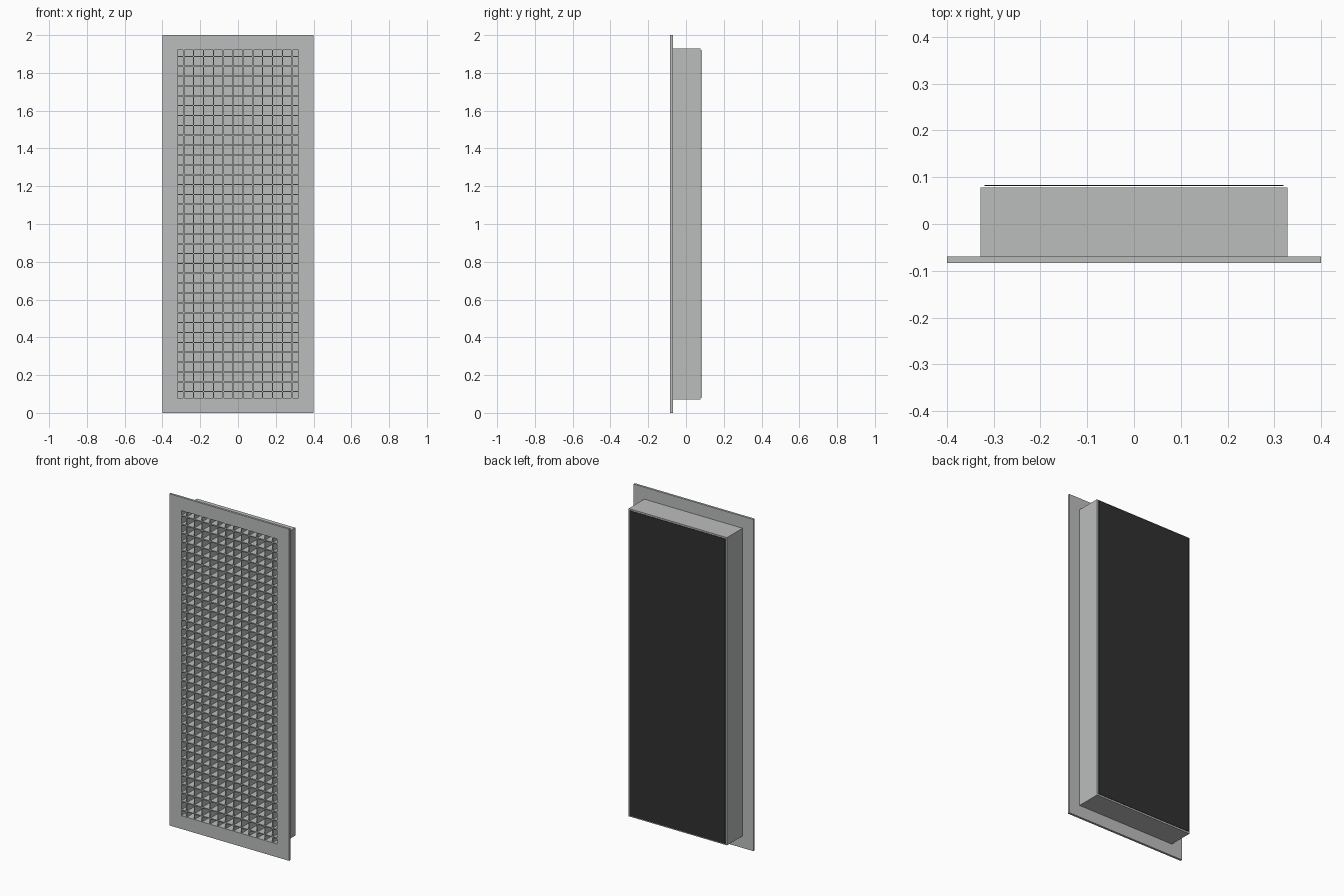
import bpy, bmesh
from mathutils import Matrix, Vector

if "Cube" in bpy.data.objects:
    bpy.data.objects.remove(bpy.data.objects["Cube"])


def material(name, rgb):
    m = bpy.data.materials.new(name)
    m.diffuse_color = (*rgb, 1)
    m.use_nodes = True
    m.node_tree.nodes["Principled BSDF"].inputs["Base Color"].default_value = m.diffuse_color
    return m


GREY = material("grey metal", (0.50, 0.515, 0.505))
BLACK = material("black backing", (0.03, 0.03, 0.03))


def finish(name, bm, mat):
    bmesh.ops.recalc_face_normals(bm, faces=bm.faces)
    me = bpy.data.meshes.new(name)
    bm.to_mesh(me)
    bm.free()
    me.materials.append(mat)
    ob = bpy.data.objects.new(name, me)
    bpy.context.collection.objects.link(ob)
    return ob


def add_box(bm, lo, hi):
    lo, hi = Vector(lo), Vector(hi)
    bmesh.ops.create_cube(bm, size=1, matrix=Matrix.Translation((lo + hi) / 2)
                          @ Matrix.Diagonal((*(hi - lo), 1)))


def ring(name, outer, inner, y0, y1, mat):
    """Rectangular tube along y; outer and inner are (half width, half height)."""
    bm = bmesh.new()
    signs = [(-1, -1), (1, -1), (1, 1), (-1, 1)]
    loops = [[bm.verts.new((sx * w, y, 1 + sz * h)) for sx, sz in signs]
             for (w, h), y in ((outer, y0), (outer, y1), (inner, y1), (inner, y0))]
    for k in range(4):
        a, b = loops[k], loops[(k + 1) % 4]
        for i in range(4):
            j = (i + 1) % 4
            bm.faces.new((a[i], a[j], b[j], b[i]))
    return finish(name, bm, mat)


OPEN = (0.32, 0.92)       # half size of the opening
COLLAR = (0.328, 0.928)   # half size of the duct collar

# front flange and duct collar
ring("front_flange", (0.4, 1.0), OPEN, -0.0835, -0.07, GREY)
ring("duct_collar", COLLAR, OPEN, -0.07, 0.078, GREY)

# egg-crate blades, crossing each other
PITCH, T, Y0, Y1 = 0.0522, 0.003, -0.081, 0.075
bm = bmesh.new()
for i in range(12):
    x = (i - 5.5) * PITCH
    add_box(bm, (x - T, Y0, 1 - OPEN[1]), (x + T, Y1, 1 + OPEN[1]))
finish("vertical_blades", bm, GREY)

bm = bmesh.new()
for i in range(35):
    z = 1 + (i - 17) * PITCH
    add_box(bm, (-OPEN[0], Y0, z - T), (OPEN[0], Y1, z + T))
finish("horizontal_blades", bm, GREY)

# grey panel closing the collar, black plate behind it
bm = bmesh.new()
add_box(bm, (-OPEN[0], 0.075, 1 - OPEN[1]), (OPEN[0], 0.078, 1 + OPEN[1]))
finish("collar_back_panel", bm, GREY)

bm = bmesh.new()
add_box(bm, (-OPEN[0], 0.081, 1 - OPEN[1]), (OPEN[0], 0.0835, 1 + OPEN[1]))
finish("black_back_plate", bm, BLACK)
